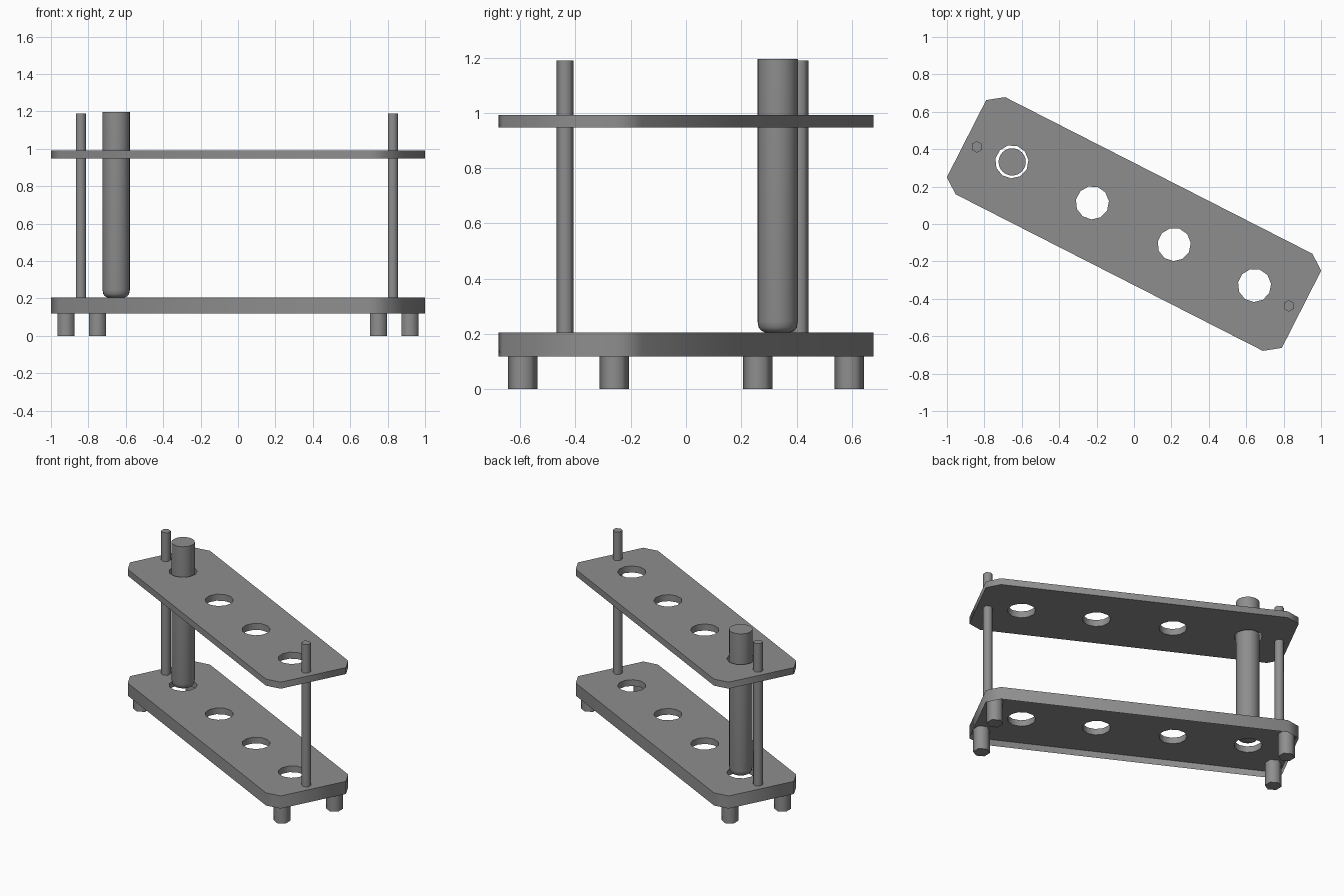
import bpy, bmesh
from math import sin, cos, pi, radians
from mathutils import Matrix

if "Cube" in bpy.data.objects:
    bpy.data.objects.remove(bpy.data.objects["Cube"])

TURN = radians(-27)                      # the rack sits diagonally
HOLES = [-0.733, -0.25, 0.241, 0.723]
ROT = Matrix.Rotation(TURN, 4, 'Z')

grey = bpy.data.materials.new("dark_grey")
grey.diffuse_color = (0.27, 0.27, 0.27, 1)
grey.use_nodes = True
grey.node_tree.nodes["Principled BSDF"].inputs["Base Color"].default_value = grey.diffuse_color


def finish(bm, name, angle=65):
    bmesh.ops.transform(bm, matrix=ROT, verts=bm.verts)
    mesh = bpy.data.meshes.new(name)
    bm.to_mesh(mesh)
    bm.free()
    mesh.materials.append(grey)
    ob = bpy.data.objects.new(name, mesh)
    bpy.context.collection.objects.link(ob)
    bpy.ops.object.select_all(action='DESELECT')
    ob.select_set(True)
    bpy.context.view_layer.objects.active = ob
    bpy.ops.object.shade_smooth_by_angle(angle=radians(angle))
    return ob


def ring(x, y, r, n, turn=0.0):
    return [(x + r * cos(turn + 2 * pi * i / n), y + r * sin(turn + 2 * pi * i / n))
            for i in range(n)]


def plate(name, z0, z1, skirt=0.0):
    """Chamfered rectangle with round holes; the rim can hang below the underside."""
    bm = bmesh.new()
    a, b, cx, cy = 1.005, 0.2915, 0.083, 0.06
    outline = [(a, b - cy), (a - cx, b), (cx - a, b), (-a, b - cy),
               (-a, cy - b), (cx - a, -b), (a - cx, -b), (a, cy - b)]
    loops = [outline] + [ring(x, 0, 0.089, 11) for x in HOLES]
    caps = []
    for z in (z0, z1):
        cap = [[bm.verts.new((x, y, z)) for x, y in loop] for loop in loops]
        edges = [bm.edges.new((vs[i], vs[i - 1])) for vs in cap for i in range(len(vs))]
        bmesh.ops.triangle_fill(bm, edges=edges, use_beauty=True, normal=(0, 0, 1))
        caps.append(cap)
    for lo, hi in zip(*caps):
        for i in range(len(lo)):
            bm.faces.new((lo[i - 1], lo[i], hi[i], hi[i - 1]))
    bmesh.ops.recalc_face_normals(bm, faces=bm.faces[:])
    if skirt:
        # open-bottomed rim: replace the outer wall by a taller one
        outer = set(caps[0][0] + caps[1][0])
        walls = [f for f in bm.faces
                 if len(f.verts) == 4 and all(v in outer for v in f.verts)]
        bmesh.ops.delete(bm, geom=walls, context='FACES_ONLY')
        hi = caps[1][0]
        lo = [bm.verts.new((x, y, z0 - skirt)) for x, y in outline]
        for i in range(len(lo)):
            f = bm.faces.new((lo[i - 1], lo[i], hi[i], hi[i - 1]))
            f.normal_update()
            if f.normal.dot(f.calc_center_median()) < f.normal.z * z0:
                f.normal_flip()
    finish(bm, name)


def lathe(name, x, y, n, profile):
    """Closed round part from (radius, height) rings, a corner towards world y."""
    bm = bmesh.new()
    rings = [[bm.verts.new((px, py, z)) for px, py in ring(x, y, r, n, pi / 2 - TURN)]
             for r, z in profile]
    bm.faces.new(rings[0][::-1])
    bm.faces.new(rings[-1])
    for lo, hi in zip(rings, rings[1:]):
        for i in range(n):
            j = (i + 1) % n
            bm.faces.new((lo[i], lo[j], hi[j], hi[i]))
    finish(bm, name)


# Plates: the base is hollow underneath
plate("base_plate", 0.163, 0.206, skirt=0.044)
plate("upper_plate", 0.947, 0.992)

# Posts and feet at both ends
for sx, end in ((-1, "left"), (1, "right")):
    lathe(f"{end}_post", sx * 0.936, -0.014, 6, [(0.031, 0.19), (0.031, 1.19)])
    for sy, side in ((-1, "front"), (1, "back")):
        lathe(f"{end}_{side}_foot", sx * 0.937, sy * 0.186, 6,
              [(0.053, 0.0), (0.053, 0.165)])

# Tube standing in the first hole, with a rounded bottom
lathe("test_tube", -0.731, 0, 24,
      [(0.045, 0.205), (0.06, 0.212), (0.069, 0.224), (0.073, 0.245), (0.073, 1.196)])
